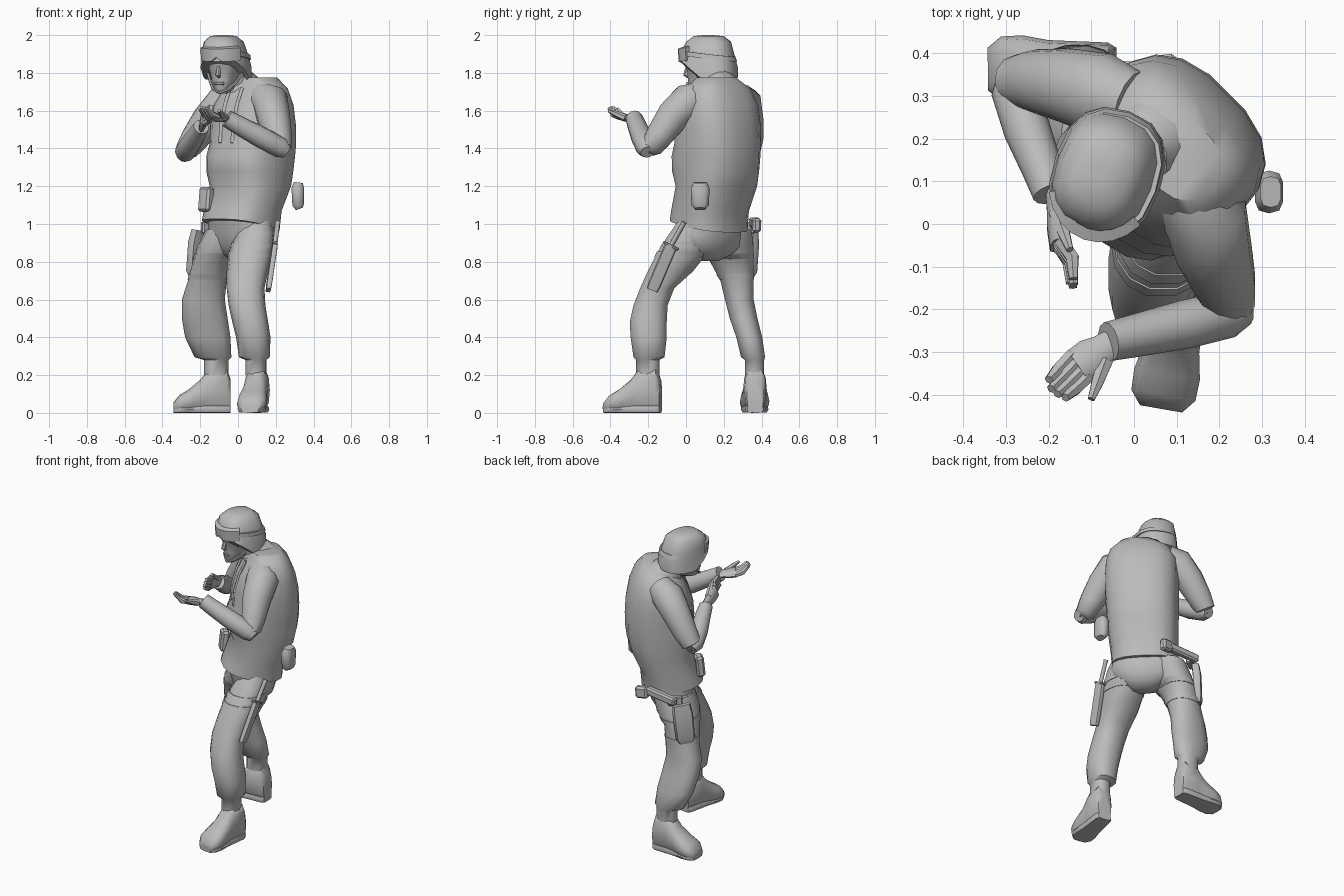
import bpy, bmesh, math
from mathutils import Vector as V, Matrix

if "Cube" in bpy.data.objects:
    bpy.data.objects.remove(bpy.data.objects["Cube"])

grey = bpy.data.materials.new("plain grey")
grey.use_nodes = True
GREY = (0.5, 0.5, 0.5, 1)
grey.diffuse_color = GREY
grey.node_tree.nodes["Principled BSDF"].inputs["Base Color"].default_value = GREY


def finish(name, bm, angle=50):
    bmesh.ops.recalc_face_normals(bm, faces=bm.faces)
    mesh = bpy.data.meshes.new(name)
    bm.to_mesh(mesh)
    bm.free()
    mesh.materials.append(grey)
    ob = bpy.data.objects.new(name, mesh)
    bpy.context.collection.objects.link(ob)
    bpy.ops.object.select_all(action="DESELECT")
    ob.select_set(True)
    bpy.context.view_layer.objects.active = ob
    bpy.ops.object.shade_smooth_by_angle(angle=math.radians(angle))
    return ob


def loft(name, rings, n=14, p=2.3, shape=None):
    """Skin rings of (centre, half axis a, half axis b) as superellipses."""
    bm = bmesh.new()
    loops = []
    for i, (c, a, b) in enumerate(rings):
        loop = []
        for k in range(n):
            t = math.tau * k / n
            ca, sa = math.cos(t), math.sin(t)
            co = c + a * math.copysign(abs(ca) ** (2 / p), ca) + b * math.copysign(abs(sa) ** (2 / p), sa)
            loop.append(bm.verts.new(shape(co, i) if shape else co))
        loops.append(loop)
    for lo, hi in zip(loops, loops[1:]):
        for k in range(n):
            bm.faces.new((lo[k], lo[(k + 1) % n], hi[(k + 1) % n], hi[k]))
    bm.faces.new(loops[0])
    bm.faces.new(loops[-1])
    return finish(name, bm)


def tube(name, pts, side=None, flat=1.0, n=10, p=2.0):
    """Tapered limb through (x, y, z, radius); side sets the wide axis."""
    cs = [V(q[:3]) for q in pts]
    rings = []
    for i, c in enumerate(cs):
        d = (cs[min(i + 1, len(cs) - 1)] - cs[max(i - 1, 0)]).normalized()
        s = V(side) if side else (V((0, 0, 1)) if abs(d.z) < 0.9 else V((1, 0, 0)))
        a = (s - d * s.dot(d)).normalized()
        rings.append((c, a * pts[i][3], d.cross(a) * pts[i][3] * flat))
    return loft(name, rings, n, p)


def box(name, c, size, rot=(0, 0, 0), bevel=0.012):
    bm = bmesh.new()
    bmesh.ops.create_cube(bm, size=1, matrix=Matrix.Diagonal((*size, 1)))
    bmesh.ops.bevel(bm, geom=bm.edges[:], offset=bevel, segments=1, affect="EDGES")
    ob = finish(name, bm, 30)
    ob.location = c
    ob.rotation_euler = [math.radians(r) for r in rot]
    return ob


# The body is turned: U runs to its left shoulder, F runs forward
U, F, Z = V((1, -1, 0)).normalized(), V((-1, -1, 0)).normalized(), V((0, 0, 1))


def slices(table, a, b):
    return [(a * (r[0] + r[1]) / 2 + b * (r[2] + r[3]) / 2 + Z * r[4],
             a * (r[1] - r[0]) / 2, b * (r[3] - r[2]) / 2) for r in table]


def band(name, table, z, h, a, b, grow):
    """Strap hugging a sliced part at height z."""
    rows = []
    for zz in (z - h / 2, z + h / 2):
        for lo, hi in zip(table, table[1:]):
            if lo[4] <= zz <= hi[4]:
                t = (zz - lo[4]) / (hi[4] - lo[4])
                rows.append([m + (n - m) * t for m, n in zip(lo, hi)])
    rings = [(c, x * grow, y * grow) for c, x, y in slices(rows, a, b)]
    return loft(name, rings)


# Vest and torso, hem lower at the back
vest = [(-.275, .125, -.275, .085, 1.01), (-.275, .13, -.285, .07, 1.07), (-.28, .145, -.345, .025, 1.2),
        (-.283, .15, -.365, .055, 1.28), (-.285, .155, -.375, .055, 1.36), (-.285, .16, -.375, .025, 1.43),
        (-.285, .16, -.37, .02, 1.53), (-.28, .155, -.35, -.01, 1.63), (-.24, .13, -.315, -.06, 1.715),
        (-.15, .07, -.27, -.10, 1.775)]
loft("vest", slices(vest, U, F), 18, 2.6, shape=lambda co, i: co + Z * co.dot(F) * 0.2 if i == 0 else co)
pelvis = [(-.12, .0, -.15, -.07, .805), (-.19, .05, -.195, -.02, .835), (-.275, .115, -.225, .01, .88),
          (-.285, .135, -.24, .03, .94), (-.26, .11, -.25, .05, 1.04)]
loft("trouser_seat", slices(pelvis, U, F), 16)

# Legs, sliced by height
X, Y = V((1, 0, 0)), V((0, 1, 0))
left_leg = [(.04, .15, -.265, -.14, .2), (.04, .15, -.265, -.14, .28), (.005, .168, -.28, -.112, .295), (-.01, .172, -.295, -.10, .4),
            (-.03, .16, -.30, -.10, .48), (-.05, .145, -.28, -.095, .57), (-.06, .14, -.245, -.06, .66),
            (-.06, .16, -.205, .04, .75), (-.05, .185, -.155, .12, .85), (-.01, .195, -.09, .15, .95), (.03, .18, -.04, .15, 1.02)]
right_leg = [(-.18, -.05, .31, .415, .2), (-.18, -.05, .31, .415, .28), (-.23, -.035, .29, .42, .295), (-.28, -.04, .265, .405, .4),
             (-.297, -.055, .23, .38, .5), (-.297, -.07, .205, .36, .6), (-.265, -.06, .18, .36, .7),
             (-.24, -.045, .125, .36, .8), (-.215, .02, .08, .36, .88), (-.17, .05, .07, .35, .97)]
for side, leg, straps in (("left", left_leg, (.89, .84)), ("right", right_leg, (.83, .72))):
    loft(side + "_trouser_leg", slices(leg, X, Y), 14)
    for z in straps:
        band(side + "_thigh_strap", leg, z, .03, X, Y, 1.03)


# Boots: sections of (distance, half width, height) from heel to toe
def boot(name, heel, toe):
    heel, toe = V((*heel, 0)), V((*toe, 0))
    d = (toe - heel).normalized()
    w = d.cross(Z)
    secs = [(0, .045, .18), (.02, .058, .24), (.11, .063, .24), (.16, .066, .175), (.22, .078, .125), (.27, .076, .095), (.302, .05, .055)]
    loft(name, [(heel + d * s + Z * h / 2, w * r, Z * h / 2) for s, r, h in secs], 12, 2.5)
    loft(name + "_sole", [(heel + d * s + Z * .02, w * r * .95, Z * .02) for s, r, h in secs], 8, 5)


boot("left_boot", (.115, -.135), (.062, -.44))
boot("right_boot", (-.04, .367), (-.36, .362))

# Sleeves
tube("left_upper_sleeve", [(.12, .08, 1.67, .085), (.17, .01, 1.645, .1), (.188, -.07, 1.57, .09),
                           (.212, -.14, 1.47, .075), (.225, -.185, 1.40, .06), (.23, -.19, 1.37, .03)], n=12)
tube("left_lower_sleeve", [(.26, -.205, 1.38, .035), (.225, -.21, 1.405, .056), (.12, -.235, 1.46, .057),
                           (.0, -.262, 1.525, .05), (-.06, -.275, 1.56, .046)], n=12)
tube("right_upper_sleeve", [(-.01, .28, 1.67, .08), (-.08, .305, 1.64, .097), (-.16, .325, 1.55, .087),
                            (-.23, .335, 1.45, .075), (-.275, .335, 1.385, .06), (-.285, .33, 1.36, .03)], n=12)
tube("right_lower_sleeve", [(-.285, .355, 1.36, .035), (-.28, .315, 1.38, .055), (-.25, .22, 1.425, .055),
                            (-.215, .13, 1.48, .048), (-.195, .07, 1.515, .042)], n=12)


# Hands: flat palm, four fingers in a fan, one thumb
def hand(name, wrist, knuckle, tip, across, thumb):
    w, k, t, a = V(wrist), V(knuckle), V(tip), V(across).normalized()
    tube(name + "_palm", [(*w.lerp(k, s), r) for s, r in ((-.3, .032), (.2, .037), (.6, .047), (1.1, .045))], a, .45, 8, 2.5)
    for i in range(4):
        o = a * (i - 1.5) * .021
        end = k.lerp(t, 1 - .1 * abs(i - 1.3)) + o * .9
        mid = (k + o).lerp(end, .5) - (t - k).cross(a) * .12
        tube(name + "_finger", [(*(k + o), .017), (*mid, .017), (*end, .011)], n=6)
    base = w.lerp(k, .35) + a * .025
    tube(name + "_thumb", [(*base, .02), (*base.lerp(V(thumb), .55), .016), (*thumb, .009)], n=6)


hand("left_hand", (-.06, -.285, 1.555), (-.125, -.33, 1.565), (-.19, -.395, 1.62), (.6, -.75, .1), (-.1, -.41, 1.6))
hand("right_hand", (-.19, .06, 1.52), (-.178, -.04, 1.56), (-.14, -.15, 1.6), (.15, .1, .9), (-.15, -.06, 1.625))

# Head, turned a little to its right
yaw = Matrix.Rotation(math.radians(-20), 3, "Z")
HX, HF = yaw @ V((1, 0, 0)), yaw @ V((0, -1, 0))
H = V((-.066, .108, 0))


def head_rings(table):
    """Rows of (half width, back, front, z)."""
    return [(H + HF * (r[1] + r[2]) / 2 + Z * r[3], HX * r[0], HF * (r[2] - r[1]) / 2) for r in table]


loft("face", head_rings([(.022, .02, .085, 1.69), (.045, -.05, .10, 1.715), (.062, -.08, .102, 1.76),
                         (.078, -.1, .105, 1.81), (.095, -.11, .118, 1.843), (.105, -.11, .128, 1.88), (.08, -.1, .1, 1.92)]), 12)
n0 = H + HF * .1
tube("nose", [(*(n0 + Z * 1.85), .008), (*(n0 + HF * .012 + Z * 1.81), .012), (*(n0 + HF * .016 + Z * 1.79), .015),
              (*(n0 + Z * 1.778), .008)], HX, n=6)
tube("mouth", [(*(n0 + HX * s - HF * .004 + Z * 1.745), .008) for s in (-.025, 0, .025)], n=6)
tube("neck", [(.04, .2, 1.68, .08), (-.01, .16, 1.76, .07), (-.04, .13, 1.83, .062)], n=10)
tube("collar", [(.035, .19, 1.7, .11), (.0, .165, 1.755, .09), (-.005, .16, 1.765, .07)], n=12)


def brim(co, i):
    """Open the rim over the face, droop at the nape, lean the crown sideways."""
    f = (co - H).dot(HF)
    lift = .085 * min(1, max(0, (f - .02) / .06)) if i < 2 else f * .12 if i < 4 else 0
    return co + Z * lift - HX * max(0, co.z - 1.84) * .1


loft("helmet", head_rings([(.115, -.145, .125, 1.765), (.128, -.165, .14, 1.775), (.122, -.165, .133, 1.85),
                           (.114, -.145, .128, 1.91), (.098, -.125, .11, 1.965), (.065, -.085, .07, 1.995),
                           (.02, -.03, .02, 2.0)]), 16, 2.5, shape=brim)
loft("goggle_strap", head_rings([(.122, -.162, .138, 1.88), (.12, -.152, .136, 1.905)]), 16, 2.4,
     shape=lambda co, i: co + Z * (co - H).dot(HF) * .12)

# Goggles wrapped round the helmet front, notched over the nose
bm = bmesh.new()
rows = []
for k in range(9):
    t = math.radians(-60 + 15 * k)
    notch = .025 if k == 4 else 0
    rise = .008 * abs(k - 4) / 4
    rows.append([bm.verts.new(H + HX * math.sin(t) * r * .9 + HF * math.cos(t) * r * 1.05 + Z * (z + rise))
                 for r, z in ((.115, 1.855 + notch), (.142, 1.857 + notch), (.146, 1.925), (.12, 1.935))])
for a, b in zip(rows, rows[1:]):
    for j in range(4):
        bm.faces.new((a[j], b[j], b[(j + 1) % 4], a[(j + 1) % 4]))
for r in (rows[0], rows[-1]):
    bm.faces.new(r)
finish("goggles", bm, 40)

# Chin straps
for s in (-1, 1):
    tube("chin_strap", [(*(H + HX * s * x + HF * f + Z * z), .008) for x, f, z in
                        ((.1, .0, 1.8), (.075, .03, 1.755), (.045, .075, 1.715), (0, .092, 1.695))], n=6)

# Vest fittings
box("magazine_pouch", U * -.19 + F * .05 + Z * 1.13, (.08, .05, .13), (-6, 0, -45))
tube("canteen", [(.325, .075, 1.08, .03), (.318, .075, 1.1, .046), (.316, .075, 1.19, .05), (.32, .075, 1.22, .036)],
     (0, 1, 0), .68, 10, 3)
for s in (-.11, -.02):
    tube("vest_front_strap", [(*(U * s + F * f + Z * z), .012) for f, z in
                              ((-.05, 1.72), (-.012, 1.635), (.017, 1.53), (.025, 1.43))], U, .6, 6)

# Knife on the left thigh
top, guard, tip = V((.21, -.01, 1.01)), V((.195, -.08, .885)), V((.16, -.18, .65))
tube("knife_handle", [(*top, .016), (*top.lerp(guard, .15), .013), (*guard, .013)], n=8)
tube("knife_sheath", [(*guard, .034), (*guard.lerp(tip, .85), .034), (*tip, .03)], (0, 1, .3), .45, 8, 4)
box("knife_guard", guard, (.03, .09, .014), (-28, 0, 0), .004)

# Holster and sidearm on the right thigh
tube("holster", [(-.228, .325, .72, .04), (-.226, .328, .75, .058), (-.212, .335, .9, .062), (-.2, .335, .965, .055)],
     F, .42, 8, 4)
box("pistol_slide", (-.075, .362, 1.0), (.22, .045, .05), (0, -5, -4), .01)
box("pistol_grip", (.06, .372, .995), (.08, .045, .075), (0, 6, 8), .012)
box("holster_hanger", (-.155, .335, .98), (.09, .03, .06), (0, 0, 35), .006)
